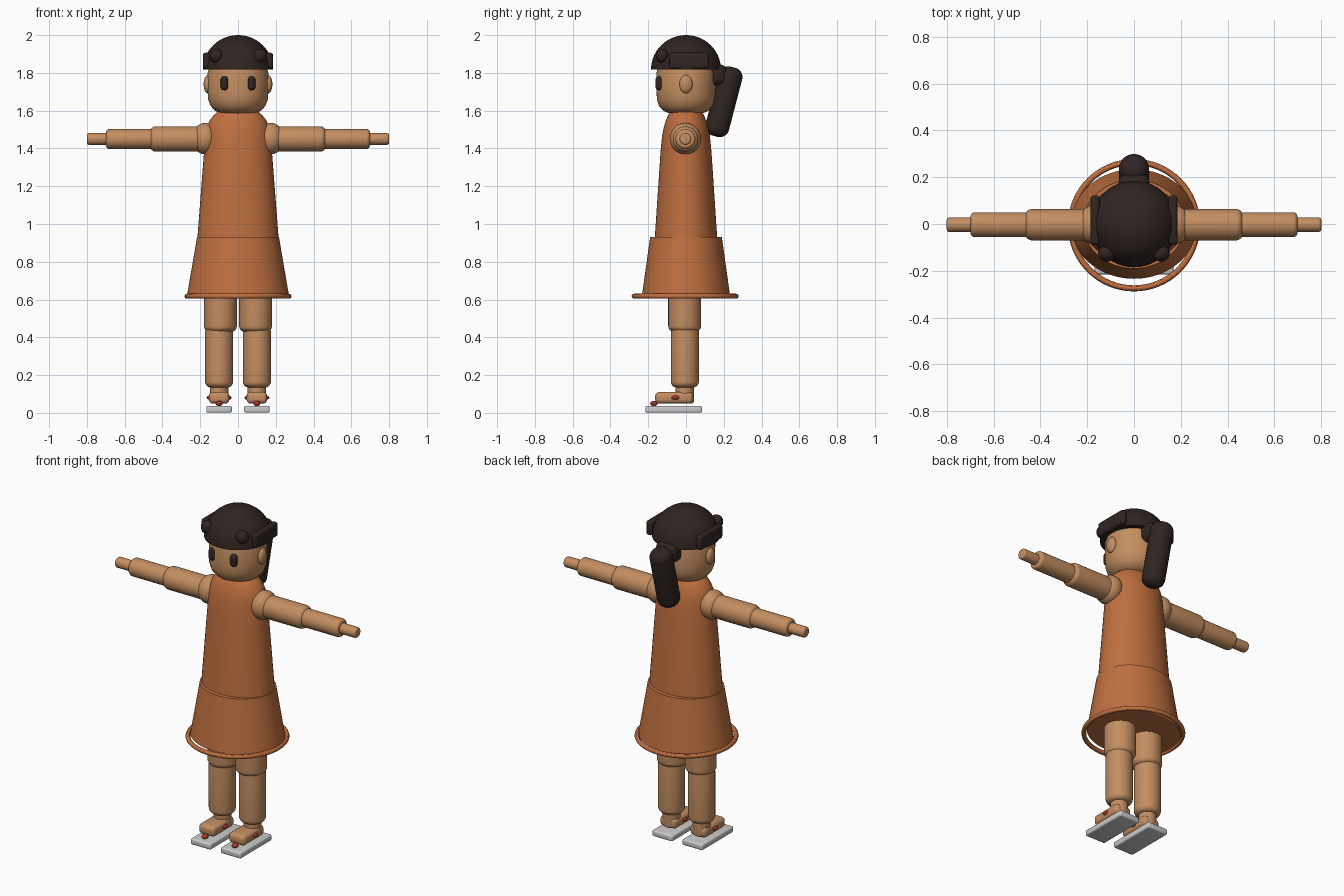
import bpy, bmesh, math
from mathutils import Vector, Matrix

if "Cube" in bpy.data.objects:
    bpy.data.objects.remove(bpy.data.objects["Cube"])


def material(name, rgb):
    m = bpy.data.materials.new(name)
    m.diffuse_color = (*rgb, 1)
    m.use_nodes = True
    m.node_tree.nodes["Principled BSDF"].inputs["Base Color"].default_value = m.diffuse_color
    return m


SKIN = material("skin", (0.55, 0.27, 0.12))
CLOTH = material("orange_cloth", (0.52, 0.16, 0.05))
HAIR = material("dark_hair", (0.03, 0.018, 0.015))
RED = material("red_strap", (0.38, 0.04, 0.025))
WHITE = material("white_sole", (0.75, 0.75, 0.72))


def finish(name, bm, mat, angle=40):
    bmesh.ops.recalc_face_normals(bm, faces=bm.faces)
    mesh = bpy.data.meshes.new(name)
    bm.to_mesh(mesh)
    bm.free()
    ob = bpy.data.objects.new(name, mesh)
    bpy.context.collection.objects.link(ob)
    mesh.materials.append(mat)
    bpy.ops.object.select_all(action='DESELECT')
    ob.select_set(True)
    bpy.context.view_layer.objects.active = ob
    bpy.ops.object.shade_smooth_by_angle(angle=math.radians(angle))
    return ob


# Closed stack of elliptical rings (z, rx, ry)
def loft(name, rings, mat, matrix=Matrix(), n=48):
    bm = bmesh.new()
    loops = []
    for z, rx, ry in rings:
        loops.append([bm.verts.new(matrix @ Vector((rx * math.cos(a), ry * math.sin(a), z)))
                      for a in (2 * math.pi * i / n for i in range(n))])
    for lo, hi in zip(loops, loops[1:]):
        for i in range(n):
            j = (i + 1) % n
            bm.faces.new((lo[i], lo[j], hi[j], hi[i]))
    bm.faces.new(loops[0][::-1])
    bm.faces.new(loops[-1])
    return finish(name, bm, mat)


# Cylinder with rounded ends between two points
def pill(name, p0, p1, r, b, mat):
    p0, p1 = Vector(p0), Vector(p1)
    d = p1 - p0
    h = d.length
    arc = [(b * (1 - math.cos(t)), r - b + b * math.sin(t) * 0.999 + 0.001 * b)
           for t in (math.pi / 2 * k / 8 for k in range(9))]
    arc = [(z, max(q, 0.001)) for z, q in arc]
    rings = [(z, q, q) for z, q in arc] + [(h - z, q, q) for z, q in reversed(arc)]
    rot = d.to_track_quat('Z', 'Y').to_matrix().to_4x4()
    return loft(name, rings, mat, Matrix.Translation(p0) @ rot, 40)


def ellipsoid(name, c, r, mat):
    bm = bmesh.new()
    bmesh.ops.create_uvsphere(bm, u_segments=32, v_segments=20, radius=1,
                              matrix=Matrix.Translation(c) @ Matrix.Diagonal((*r, 1)))
    return finish(name, bm, mat)


def round_box(name, c, half, bevel, mat, rot=Matrix()):
    bm = bmesh.new()
    bmesh.ops.create_cube(bm, size=2, matrix=Matrix.Translation(c) @ rot @ Matrix.Diagonal((*half, 1)))
    bmesh.ops.bevel(bm, geom=bm.edges[:], offset=bevel, segments=4, profile=0.5, affect='EDGES')
    return finish(name, bm, mat)


# Dress: bodice, skirt, round hem
loft("bodice", [(0.90, .217, .167), (1.38, .18, .135), (1.47, .172, .126), (1.51, .166, .118),
                (1.545, .152, .108), (1.575, .13, .095), (1.60, .10, .08)], CLOTH)
loft("skirt", [(0.615, .271, .234), (0.93, .217, .19)], CLOTH, n=64)
bpy.ops.mesh.primitive_torus_add(location=(0, -.005, .618), major_radius=.27, minor_radius=.013,
                                 major_segments=64, minor_segments=12)
hem = bpy.context.object
hem.name = "hem_ring"
hem.data.materials.append(CLOTH)
bpy.ops.object.shade_smooth_by_angle()

# Head
loft("head", [(1.583, .07, .07), (1.587, .095, .092), (1.60, .123, .12), (1.625, .145, .143),
              (1.66, .158, .154), (1.70, .161, .156), (1.80, .161, .156), (1.86, .14, .14)], SKIN)

# Hair: dome cap, back knot, ponytail
R = .185
loft("hair_cap", [(1.818 + .182 * math.sin(t), max(R * math.cos(t), .001), max(R * math.cos(t), .001))
                  for t in (math.pi / 2 * k / 14 for k in range(15))], HAIR)
round_box("hair_knot", (0, .152, 1.79), (.066, .062, .055), .035, HAIR)
pill("ponytail", (0, .248, 1.83), (0, .153, 1.465), .064, .05, HAIR)

for s, side in ((1, "left"), (-1, "right")):
    # Face and side hair
    pill(side + "_eye", (s * .072, -.142, 1.708), (s * .072, -.142, 1.782), .02, .019, HAIR)
    ellipsoid(side + "_ear", (s * .16, 0, 1.74), (.022, .035, .048), SKIN)
    round_box(side + "_side_hair", (s * .166, .016, 1.864), (.02, .106, .043), .015, HAIR)
    ellipsoid(side + "_front_hair", (s * .115, -.125, 1.89), (.038, .035, .037), HAIR)

    # Arm
    ellipsoid(side + "_shoulder", (s * .175, -.003, 1.452), (.07, .082, .083), SKIN)
    pill(side + "_upper_arm", (s * .12, -.003, 1.45), (s * .465, -.003, 1.45), .067, .03, SKIN)
    pill(side + "_forearm", (s * .42, -.003, 1.45), (s * .698, -.003, 1.45), .053, .018, SKIN)
    pill(side + "_hand", (s * .66, -.003, 1.45), (s * .80, -.003, 1.45), .031, .012, SKIN)

    # Leg
    x = s * .1
    pill(side + "_thigh", (s * .093, -.007, .85), (s * .093, -.007, .43), .087, .03, SKIN)
    pill(side + "_shin", (x, -.006, .46), (x, -.006, .135), .074, .03, SKIN)
    pill(side + "_ankle", (x, -.006, .2), (x, -.006, .05), .049, .015, SKIN)

    # Foot and sandal
    round_box(side + "_foot", (x, -.063, .08), (.054, .1, .031), .022, SKIN)
    ellipsoid(side + "_strap", (x, -.056, .081), (.066, .036, .02), RED)
    ellipsoid(side + "_toe_strap", (x, -.17, .05), (.018, .02, .014), RED)
    round_box(side + "_sole", (x, -.065, .019), (.068, .15, .018), .01, WHITE)
